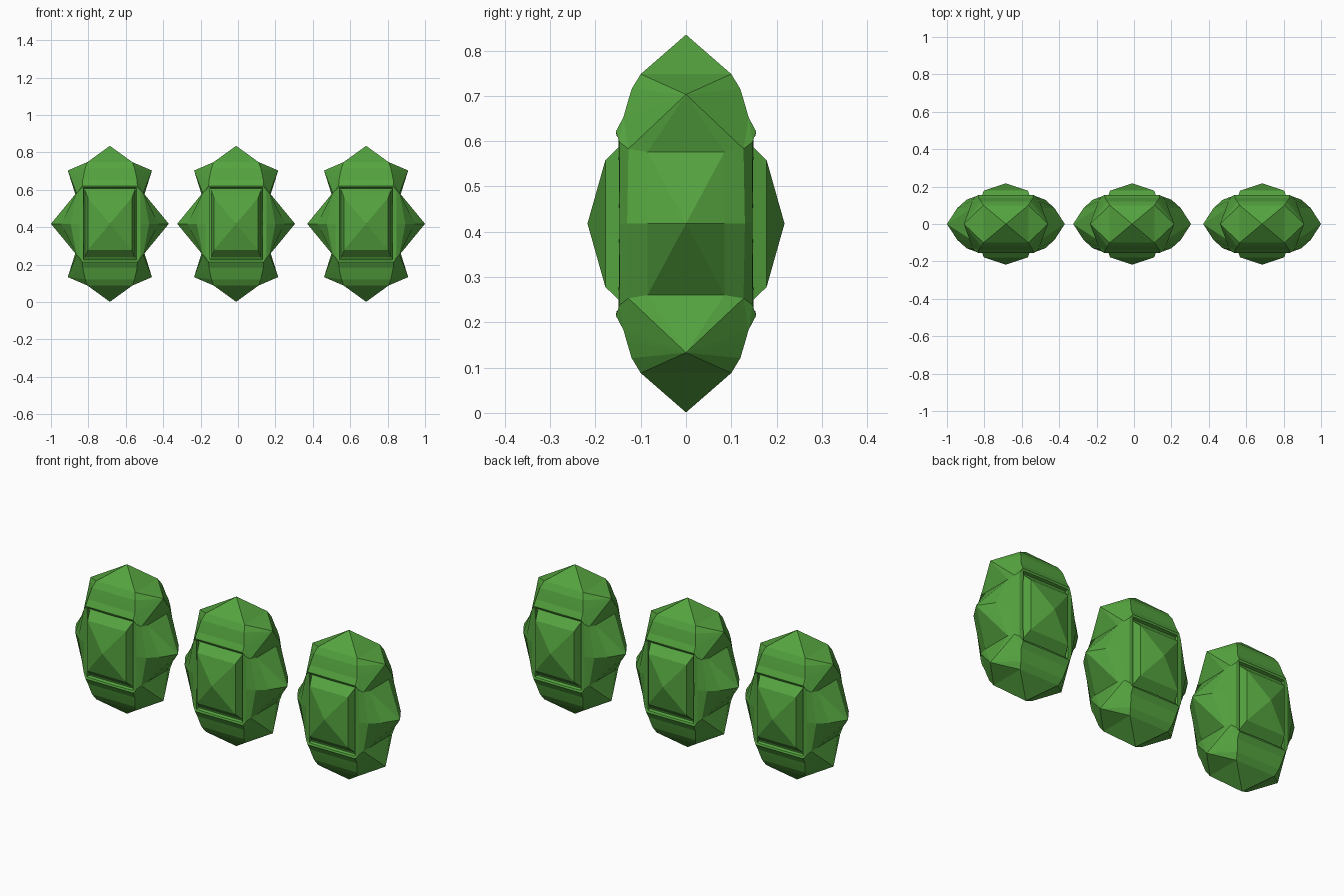
import bpy, bmesh
from itertools import product

if "Cube" in bpy.data.objects:
    bpy.data.objects.remove(bpy.data.objects["Cube"])

CENTRE_Z = 0.418

# One eighth of the gem (right, front, upper); the rest is mirrored
V = {
    # crown tip and its base
    "T": (0, 0, .417), "A0": (0, -.10, .33), "A": (.12, -.10, .33), "AA": (.12, 0, .33),
    # corner point and side spike
    "C": (.225, 0, .285), "K": (.315, 0, 0), "L": (.26, -.085, 0), "M": (.21, -.13, 0),
    "P0": (.185, 0, .158), "P": (.185, -.085, .158), "Q": (.178, -.127, .165),
    # curved brow above the frame
    "B0": (0, -.12, .297), "B": (.132, -.12, .297),
    "D0": (0, -.131, .26), "D": (.14, -.131, .26),
    "E0": (0, -.138, .235), "E": (.145, -.138, .235),
    # raised frame
    "F0": (0, -.155, .203), "F": (.147, -.155, .203), "G": (.163, -.147, .18), "N": (.163, -.147, 0),
    "H0": (0, -.153, .193), "H": (.141, -.149, .193), "HN": (.141, -.147, 0),
    # groove and stepped pyramid
    "I0": (0, -.135, .188), "I": (.139, -.135, .188), "IN": (.139, -.135, 0),
    "J0": (0, -.137, .18), "J": (.133, -.137, .18), "JN": (.133, -.137, 0),
    "S0": (0, -.178, .140), "S": (.118, -.178, .140), "SN": (.118, -.178, 0),
    "X": (0, -.2175, 0),
}
FACES = """T A A0|T AA A|AA C A|C P0 P|P0 K P|K L P|L M Q P|M N G Q
A0 A B B0|B0 B D D0|D0 D E E0|E0 E F F0
C A B|C B D|C D E|C E Q|C Q P|E F G|E G Q
F0 F H H0|F G H|G N HN H|H0 H I I0|H HN IN I
I0 I J J0|I IN JN J|J0 J S S0|J JN SN S|S0 S X|S SN X""".replace("\n", "|").split("|")

# Mirror the eighth across all three planes and weld
bm = bmesh.new()
for sx, sy, sz in product((1, -1), repeat=3):
    verts = {k: bm.verts.new((x * sx, y * sy, z * sz)) for k, (x, y, z) in V.items()}
    for f in FACES:
        bm.faces.new([verts[k] for k in f.split()])
bmesh.ops.remove_doubles(bm, verts=bm.verts, dist=1e-4)
bmesh.ops.recalc_face_normals(bm, faces=bm.faces)
mesh = bpy.data.meshes.new("gem")
bm.to_mesh(mesh)
bm.free()

green = bpy.data.materials.new("green")
green.diffuse_color = (.09, .37, .05, 1)
green.use_nodes = True
green.node_tree.nodes["Principled BSDF"].inputs["Base Color"].default_value = green.diffuse_color
mesh.materials.append(green)

# Three gems in a row
for name, x in (("left_gem", -.685), ("middle_gem", -.01), ("right_gem", .685)):
    gem = bpy.data.objects.new(name, mesh)
    gem.location = (x, 0, CENTRE_Z)
    bpy.context.collection.objects.link(gem)
